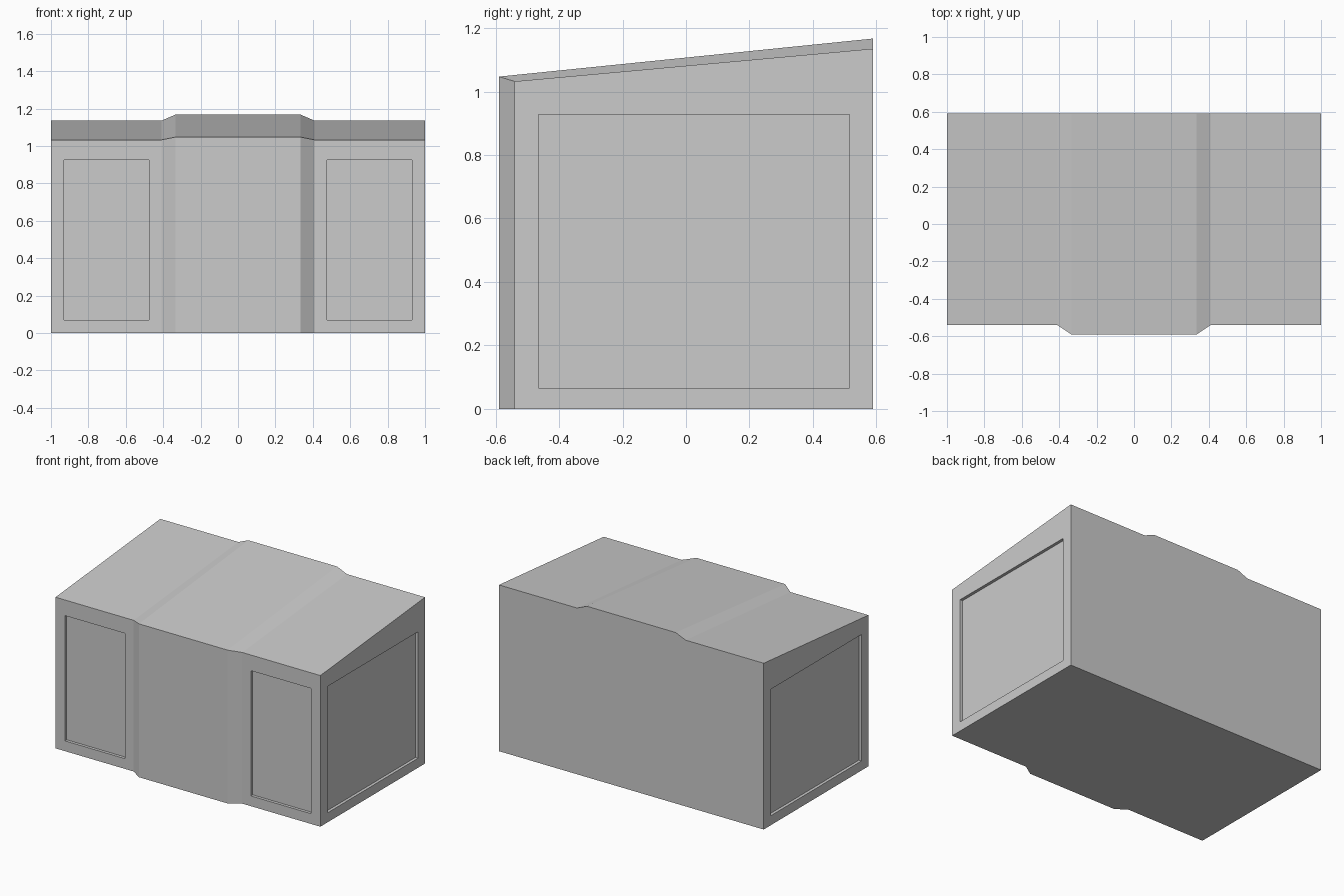
import bpy, bmesh

if "Cube" in bpy.data.objects:
    bpy.data.objects.remove(bpy.data.objects["Cube"])

BACK = 0.59
# cross-sections along x: (x, front y, roof z at front, roof z at back)
OUTER = (-0.54, 1.032, 1.135)
INNER = (-0.59, 1.047, 1.167)
SECTIONS = [(-1, OUTER), (-0.41, OUTER), (-0.335, INNER),
            (0.335, INNER), (0.41, OUTER), (1, OUTER)]


def make_object(name, bm):
    bmesh.ops.recalc_face_normals(bm, faces=bm.faces)
    mesh = bpy.data.meshes.new(name)
    bm.to_mesh(mesh)
    bm.free()
    ob = bpy.data.objects.new(name, mesh)
    bpy.context.collection.objects.link(ob)
    return ob


def make_box(name, lo, hi):
    bm = bmesh.new()
    bmesh.ops.create_cube(bm, size=1)
    for v in bm.verts:
        v.co = [hi[i] if v.co[i] > 0 else lo[i] for i in range(3)]
    return make_object(name, bm)


# Cabin body: loft through the cross-sections, with a raised middle band
bm = bmesh.new()
rings = []
for x, (front, z_front, z_back) in SECTIONS:
    ring = [(front, 0), (BACK, 0), (BACK, z_back), (front, z_front)]
    rings.append([bm.verts.new((x, y, z)) for y, z in ring])
for a, b in zip(rings, rings[1:]):
    for i in range(4):
        j = (i + 1) % 4
        bm.faces.new((a[i], a[j], b[j], b[i]))
bm.faces.new(rings[0])
bm.faces.new(rings[-1])
body = make_object("cabin_body", bm)

# Shallow recessed panels on the front and both ends
DEPTH = 0.02
cutters = []
for side, s in (("left", -1), ("right", 1)):
    xs = sorted((s * 0.475, s * 0.93))
    cutters.append(make_box(f"{side}_front_panel_cutter",
                            (xs[0], -0.7, 0.07), (xs[1], -0.54 + DEPTH, 0.925)))
    xs = sorted((s * (1 - DEPTH), s * 1.1))
    cutters.append(make_box(f"{side}_end_panel_cutter",
                            (xs[0], -0.465, 0.065), (xs[1], 0.515, 0.928)))

for cutter in cutters:
    cutter.hide_render = True
    cutter.hide_set(True)
    mod = body.modifiers.new(cutter.name, 'BOOLEAN')
    mod.operation = 'DIFFERENCE'
    mod.solver = 'EXACT'
    mod.object = cutter
